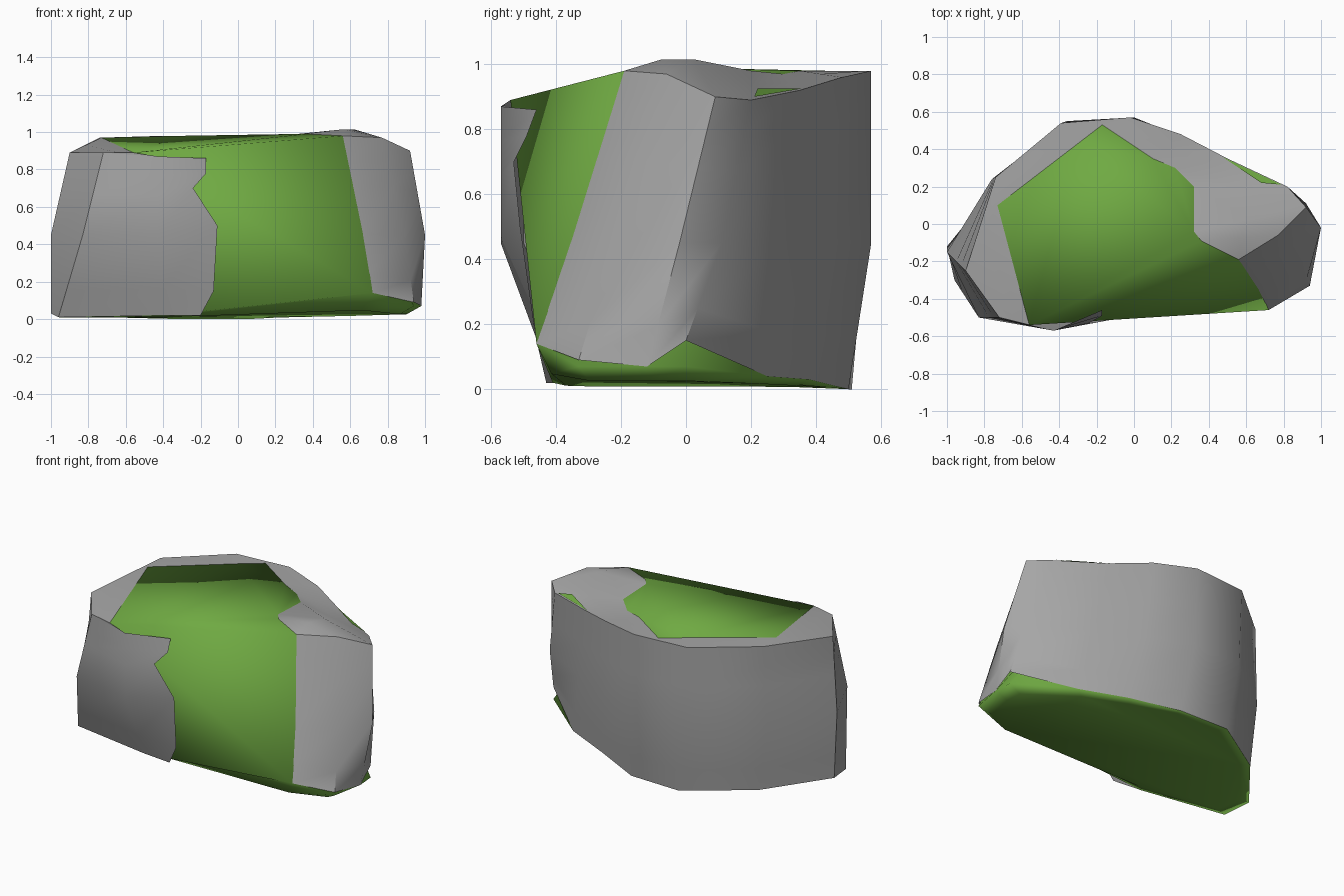
import bpy
import math
from mathutils import Vector

default_cube = bpy.data.objects.get("Cube")
if default_cube:
    bpy.data.objects.remove(default_cube, do_unlink=True)


def make_material(name, colour):
    material = bpy.data.materials.new(name)
    material.use_nodes = True
    material.diffuse_color = colour
    material.node_tree.nodes["Principled BSDF"].inputs["Base Color"].default_value = colour
    return material


def build_part(name, polygons, material, smooth_angle):
    """Make a mesh from corner loops, welding equal corners together."""
    lookup, points, faces = {}, [], []
    for polygon in polygons:
        face = []
        for corner in polygon:
            key = tuple(round(value, 4) for value in corner)
            if key not in lookup:
                lookup[key] = len(points)
                points.append(key)
            if lookup[key] not in face:
                face.append(lookup[key])
        if len(face) > 2:
            faces.append(face)
    mesh = bpy.data.meshes.new(name)
    mesh.from_pydata(points, [], faces)
    mesh.materials.append(material)
    mesh.update()
    part = bpy.data.objects.new(name, mesh)
    bpy.context.collection.objects.link(part)
    bpy.ops.object.select_all(action="DESELECT")
    bpy.context.view_layer.objects.active = part
    part.select_set(True)
    bpy.ops.object.shade_smooth_by_angle(angle=math.radians(smooth_angle))
    return part


def strip(lower, upper):
    """Quads bridging two equally long lines of points."""
    return [(lower[i], lower[i + 1], upper[i + 1], upper[i])
            for i in range(len(lower) - 1)]


def vectors(*points):
    return [Vector(point) for point in points]


grey = make_material("stone grey", (0.38, 0.38, 0.38, 1))
green = make_material("moss green", (0.16, 0.40, 0.055, 1))

# Outer rim, running from the right front edge around the back to the front
rim = vectors(
    (.56, -.19, .98), (.77, -.06, .97), (.92, .09, .9), (.82, .2, .89),
    (.5, .35, .92), (.25, .48, .96), (-.02, .57, .98), (-.39, .54, .98),
    (-.74, .25, .97), (-.9, -.25, .89), (-.72, -.5, .89), (-.43, -.57, .87))

# Widest line of the wall, at a constant height
waist = [Vector((x, y, .45)) for x, y in (
    (.66, -.36), (.89, -.22), (1, -.02), (.92, .11), (.57, .31), (.3, .45),
    (0, .57), (-.36, .55), (-.76, .24), (-1, -.15), (-.83, -.5), (-.43, -.57))]

# Foot of the wall
foot = vectors(
    (.72, -.46, .14), (.94, -.33, .09), (.98, -.12, .07), (.97, 0, .15),
    (.65, .25, .04), (.35, .38, .03), (.05, .5, 0), (-.3, .51, 0),
    (-.7, .25, .01), (-1, -.12, .03), (-.96, -.3, .01), (-.4, -.41, .02))

# Inner border where the grey top meets the green core
border = vectors(
    (.56, -.19, .98), (.36, -.09, .99), (.32, -.04, .99), (.32, .2, .98),
    (.22, .3, .97), (.1, .35, .98), (-.17, .53, .98), (-.3, .43, .98),
    (-.73, .1, .97), (-.73, .1, .97), (-.56, -.54, .89), (-.56, -.54, .89))

# Broken front edge of the wall, from bottom to top
broken_edge = vectors(
    (-.2, -.43, .02), (-.13, -.46, .15), (-.11, -.51, .5),
    (-.24, -.53, .7), (-.17, -.49, .78), (-.17, -.46, .86))

# Outer wall, folded at the waist
levels = [foot,
          [low.lerp(mid, .33) for low, mid in zip(foot, waist)],
          waist,
          [mid.lerp(top, .5) for mid, top in zip(waist, rim)],
          [mid.lerp(top, .75) for mid, top in zip(waist, rim)],
          rim]
levels = [level + [edge] for level, edge in zip(levels, broken_edge)]
wall = []
for lower, upper in zip(levels, levels[1:]):
    wall += strip(lower, upper)
build_part("outer_wall", wall, grey, 40)

# Grey top ledge, raised to a low ridge on the right
ridge = [outer.lerp(inner, .5) for outer, inner in zip(rim, border)]
for point in ridge[1:3]:
    point.z = 1.015
build_part("top_ledge", strip(rim, ridge) + strip(ridge, border), grey, 35)

# Green core: a closed block, its front folded along one diagonal
base = [Vector((p.x, p.y, min(p.z, .07))) if i else p for i, p in enumerate(foot)]
floor = [Vector((p.x * .92, p.y * .9, p.z * .3 + .005)) for p in base]
core = strip(base, border) + strip(floor + floor[:1], base + base[:1])
core += [border, list(reversed(floor)),
         (border[-1], base[0], border[0]), (base[-1], base[0], border[-1])]
build_part("green_core", core, green, 180)

# Thin green chip showing through the back of the ledge
chip = vectors((.47, .36, .926), (.68, .22, .925), (.79, .21, .9))
build_part("green_chip", [chip], green, 30)
